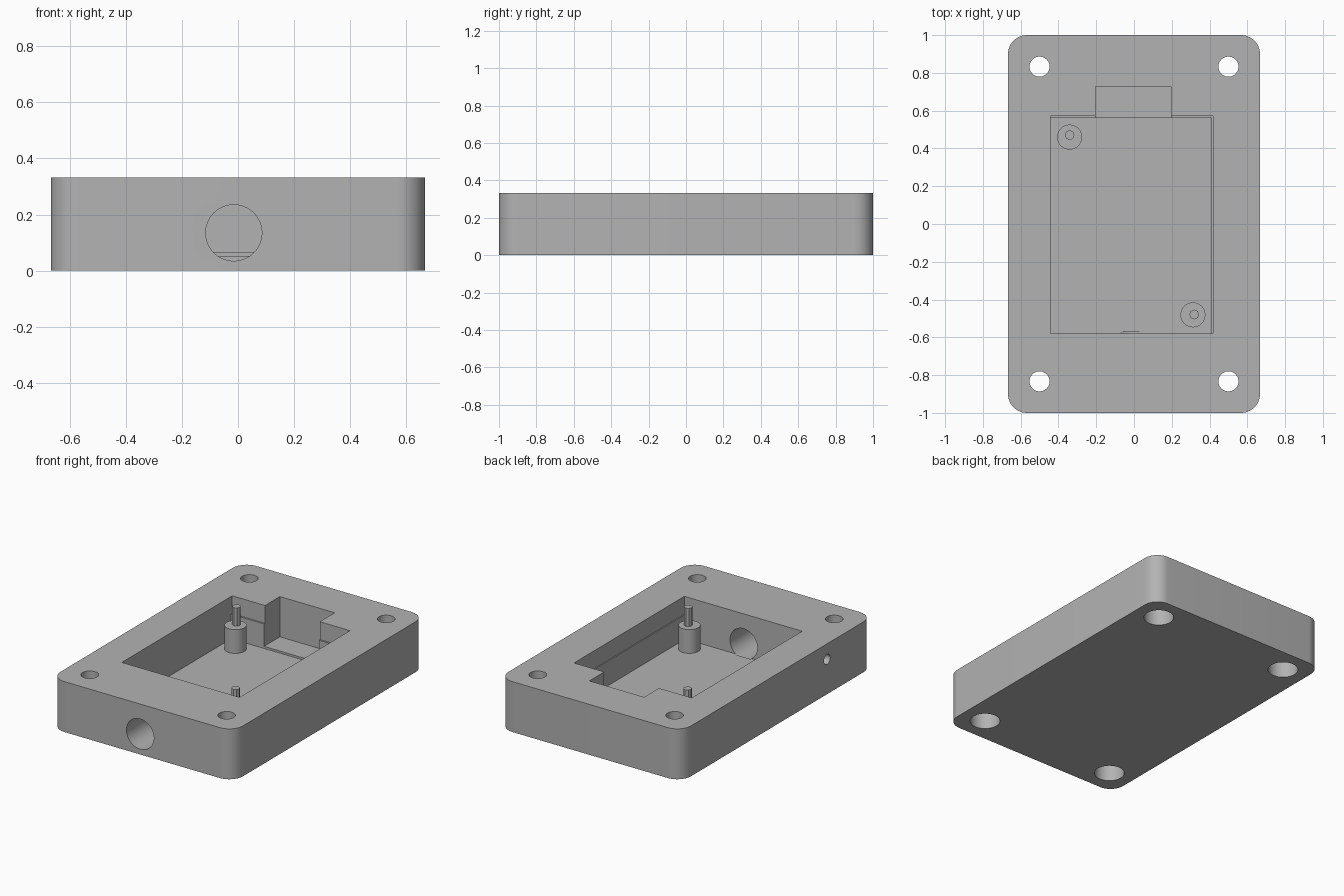
import bpy, bmesh
from math import radians, pi
from mathutils import Matrix, Vector

if "Cube" in bpy.data.objects:
    bpy.data.objects.remove(bpy.data.objects["Cube"], do_unlink=True)

HEIGHT, FLOOR, LEDGE = 0.333, 0.053, 0.215

grey = bpy.data.materials.new("light grey plastic")
grey.use_nodes = True
colour = (0.45, 0.45, 0.45, 1)
grey.diffuse_color = colour
grey.node_tree.nodes["Principled BSDF"].inputs["Base Color"].default_value = colour


def make(name, bm):
    mesh = bpy.data.meshes.new(name)
    bm.to_mesh(mesh)
    bm.free()
    mesh.materials.append(grey)
    obj = bpy.data.objects.new(name, mesh)
    bpy.context.collection.objects.link(obj)
    return obj


def box(name, low, high):
    low, high = Vector(low), Vector(high)
    bm = bmesh.new()
    place = Matrix.Translation((low + high) / 2) @ Matrix.Diagonal((*(high - low), 1))
    bmesh.ops.create_cube(bm, size=1, matrix=place)
    return make(name, bm)


def rod(name, start, end, radius, sides=48):
    start, end = Vector(start), Vector(end)
    axis = end - start
    turn = axis.to_track_quat('Z', 'Y').to_matrix().to_4x4()
    bm = bmesh.new()
    bmesh.ops.create_cone(bm, cap_ends=True, segments=sides, radius1=radius, radius2=radius,
                          depth=axis.length, matrix=Matrix.Translation((start + end) / 2) @ turn)
    return make(name, bm)


def cut(target, cutter):
    cutter.hide_render = True
    mod = target.modifiers.new("cut", 'BOOLEAN')
    mod.operation, mod.solver, mod.object = 'DIFFERENCE', 'EXACT', cutter
    bpy.context.view_layer.objects.active = target
    bpy.ops.object.modifier_apply(modifier=mod.name)
    bpy.data.objects.remove(cutter, do_unlink=True)


def smooth(obj):
    bpy.ops.object.select_all(action='DESELECT')
    obj.select_set(True)
    bpy.context.view_layer.objects.active = obj
    bpy.ops.object.shade_smooth_by_angle(angle=radians(30))


# Housing block with rounded upright corners
case = box("case_body", (-0.667, -1, 0), (0.667, 1, HEIGHT))
bm = bmesh.new()
bm.from_mesh(case.data)
upright = [e for e in bm.edges if abs(e.verts[0].co.z - e.verts[1].co.z) > 0.1]
bmesh.ops.bevel(bm, geom=upright, offset=0.1, segments=12, profile=0.5, affect='EDGES')
bm.to_mesh(case.data)
bm.free()

# Main pocket, slightly wider above the ledge, and the rear notch
cut(case, box("lower_pocket", (-0.443, -0.58, FLOOR), (0.411, 0.562, 0.6)))
cut(case, box("upper_pocket", (-0.443, -0.58, LEDGE), (0.418, 0.572, 0.5)))
cut(case, box("rear_notch", (-0.203, 0.3, 0.067), (0.197, 0.727, 0.55)))

# Corner screw holes with wide bores from below
for x in (-0.5, 0.5):
    for y in (-0.833, 0.833):
        cut(case, rod("screw_hole", (x, y, -0.1), (x, y, 0.5), 0.053))
        cut(case, rod("screw_head_bore", (x, y, -0.1), (x, y, 0.2), 0.092))

# Cable opening in the front and small opening in the side
cut(case, rod("cable_hole", (-0.015, -1.2, 0.135), (-0.015, -0.57, 0.135), 0.1, 64))
cut(case, rod("side_hole", (-0.8, -0.52, 0.23), (-0.4, -0.52, 0.23), 0.033))
smooth(case)

# Two standoffs with locating pins
for side, base, tip in (("rear", (-0.341, 0.46), (-0.341, 0.471)),
                        ("front", (0.312, -0.481), (0.319, -0.479))):
    smooth(rod(side + "_standoff", (*base, FLOOR - 0.01), (*base, 0.21), 0.066))
    smooth(rod(side + "_pin", (*tip, 0.2), (*tip, 0.33), 0.026, 8))
